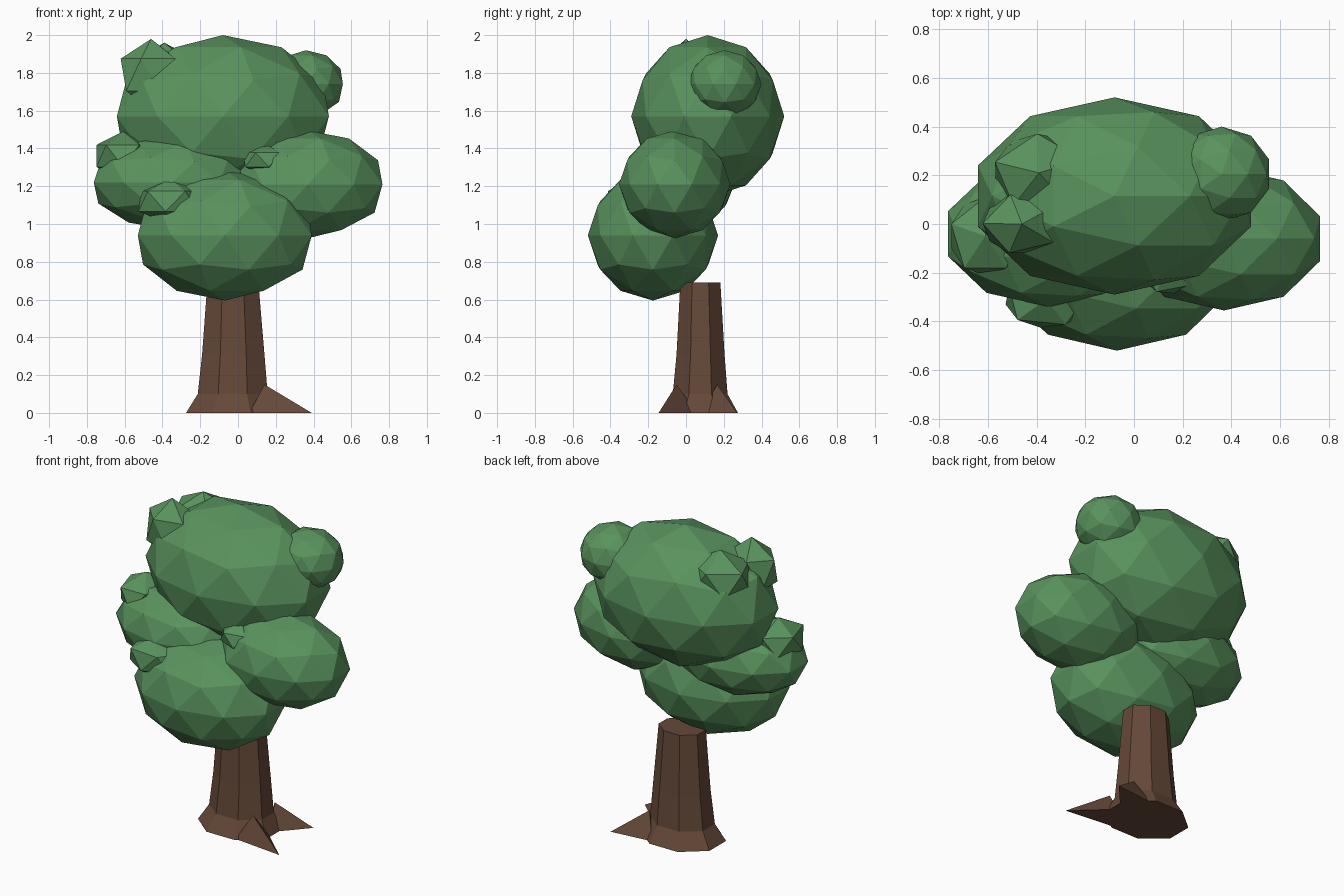
import bpy, bmesh, math
from mathutils import Matrix

if "Cube" in bpy.data.objects:
    bpy.data.objects.remove(bpy.data.objects["Cube"])


def material(name, rgb):
    m = bpy.data.materials.new(name)
    m.diffuse_color = (*rgb, 1)
    m.use_nodes = True
    m.node_tree.nodes["Principled BSDF"].inputs["Base Color"].default_value = m.diffuse_color
    return m


GREEN = material("leaf_green", (0.10, 0.29, 0.11))
BROWN = material("bark_brown", (0.13, 0.065, 0.04))


def finish(name, bm, mat):
    bmesh.ops.recalc_face_normals(bm, faces=bm.faces)
    me = bpy.data.meshes.new(name)
    bm.to_mesh(me)
    bm.free()
    me.materials.append(mat)
    ob = bpy.data.objects.new(name, me)
    bpy.context.collection.objects.link(ob)
    return ob


def leaf_clump(name, centre, radii, detail=2, turn=0):
    bm = bmesh.new()
    bmesh.ops.create_icosphere(bm, subdivisions=detail, radius=1)
    bm.transform(Matrix.Translation(centre) @ Matrix.Diagonal((*radii, 1))
                 @ Matrix.Rotation(math.radians(turn), 4, 'Z'))
    return finish(name, bm, GREEN)


# Large leaf masses
leaf_clump("crown_top", (-0.08, 0.115, 1.57), (0.59, 0.405, 0.43))
leaf_clump("crown_right", (0.37, -0.06, 1.21), (0.415, 0.295, 0.285))
leaf_clump("crown_front", (-0.07, -0.175, 0.94), (0.484, 0.345, 0.345))
leaf_clump("crown_left", (-0.35, -0.04, 1.22), (0.435, 0.30, 0.25))

# Small tufts on the masses
leaf_clump("tuft_top_right", (0.36, 0.205, 1.74), (0.205, 0.195, 0.18))
leaf_clump("tuft_top_left_back", (-0.39, 0.21, 1.79), (0.21, 0.18, 0.17), 1, 20)
leaf_clump("tuft_top_left_front", (-0.46, 0.0, 1.79), (0.18, 0.14, 0.19), 1, 35)
leaf_clump("tuft_left", (-0.61, -0.05, 1.36), (0.165, 0.18, 0.13), 1, 18)
leaf_clump("tuft_front", (-0.36, -0.31, 1.12), (0.19, 0.13, 0.12), 1, 10)
leaf_clump("tuft_centre_right", (0.14, -0.18, 1.34), (0.13, 0.12, 0.085), 1, 30)

# Trunk: eight-sided rings of (z, centre x, centre y, half width x, half width y)
RINGS = [(0.0, -0.035, 0.075, 0.24, 0.20), (0.1, -0.028, 0.075, 0.185, 0.145),
         (0.31, -0.025, 0.077, 0.165, 0.127), (0.69, -0.027, 0.076, 0.135, 0.106)]
bm = bmesh.new()
loops = []
for z, cx, cy, hx, hy in RINGS:
    k = 1 / math.cos(math.pi / 8)
    angles = [math.pi / 8 + i * math.pi / 4 for i in range(8)]
    loops.append([bm.verts.new((cx + hx * k * math.cos(a), cy + hy * k * math.sin(a), z))
                  for a in angles])
for lo, hi in zip(loops, loops[1:]):
    for i in range(8):
        j = (i + 1) % 8
        bm.faces.new((lo[i], lo[j], hi[j], hi[i]))
bm.faces.new(loops[0])
bm.faces.new(loops[-1])
finish("trunk", bm, BROWN)


# Pointed roots
def root(name, tip, top, side_a, side_b):
    bm = bmesh.new()
    v = [bm.verts.new(p) for p in (tip, top, side_a, side_b)]
    for f in ((0, 1, 2), (0, 2, 3), (0, 3, 1), (1, 3, 2)):
        bm.faces.new([v[i] for i in f])
    finish(name, bm, BROWN)


root("root_front", (0.39, -0.145, 0), (0.14, -0.05, 0.15), (0.17, 0.06, 0), (0.06, -0.11, 0))
root("root_back", (0.34, 0.27, 0), (0.14, 0.165, 0.15), (0.17, 0.08, 0), (0.07, 0.24, 0))
